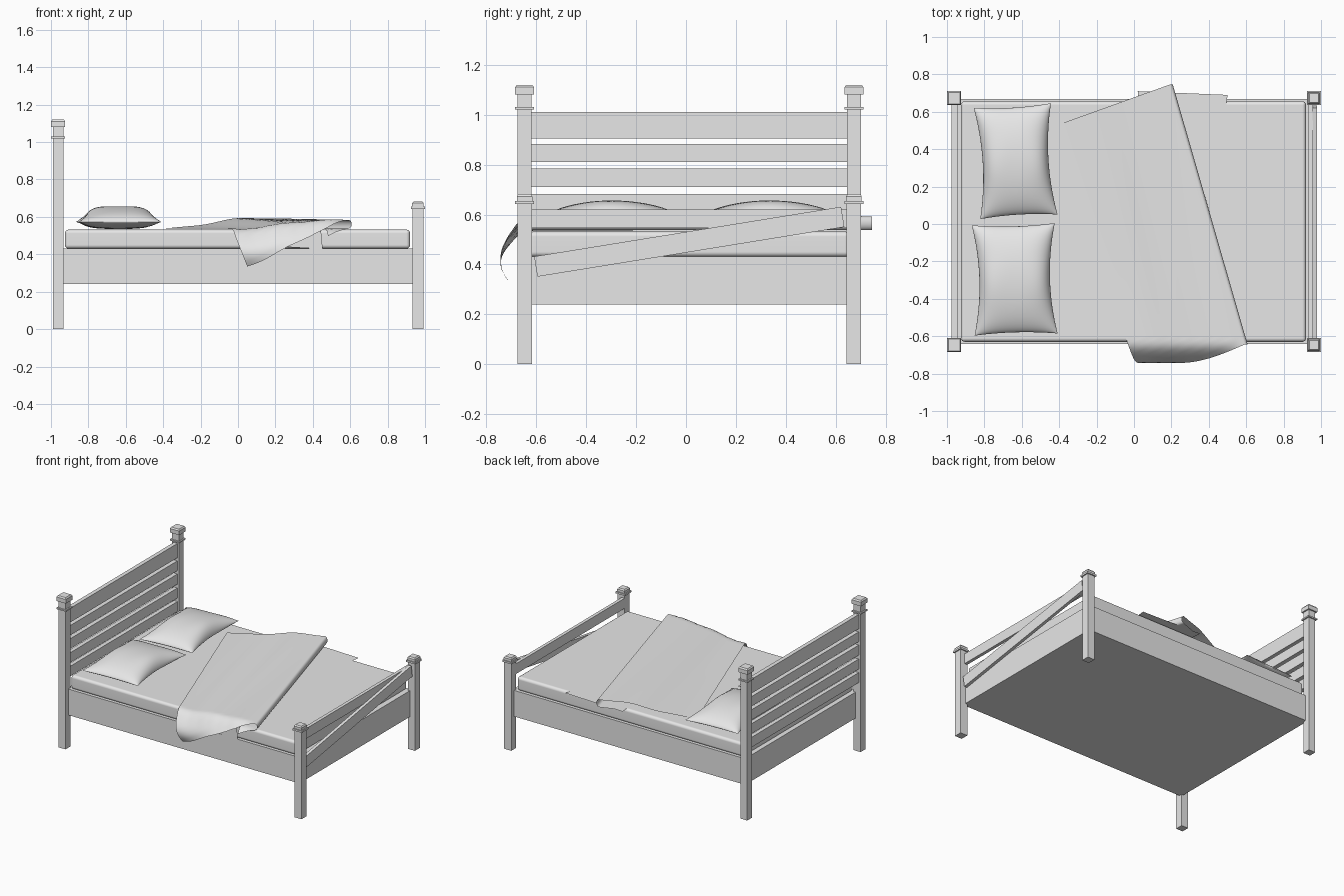
import bpy, bmesh, math
from mathutils import Vector

cube = bpy.data.objects.get("Cube")
if cube:
    bpy.data.objects.remove(cube, do_unlink=True)

grey = bpy.data.materials.new("plain_grey")
grey.use_nodes = True
grey.diffuse_color = (0.8, 0.8, 0.8, 1)
grey.node_tree.nodes["Principled BSDF"].inputs["Base Color"].default_value = (0.8, 0.8, 0.8, 1)

MID_Y = 0.013      # centre line of the frame
POST_X = 0.962
POST_Y = 0.66      # post distance from the centre line


def finish(name, bm, smooth=False):
    bmesh.ops.recalc_face_normals(bm, faces=bm.faces)
    mesh = bpy.data.meshes.new(name)
    bm.to_mesh(mesh)
    bm.free()
    mesh.materials.append(grey)
    obj = bpy.data.objects.new(name, mesh)
    bpy.context.collection.objects.link(obj)
    if smooth:
        bpy.ops.object.select_all(action='DESELECT')
        obj.select_set(True)
        bpy.context.view_layer.objects.active = obj
        bpy.ops.object.shade_smooth_by_angle(angle=math.radians(50))
    return obj


def box(name, x, y, z, tilt=0):
    """Box from (low, high) ranges, optionally tilted about x."""
    bm = bmesh.new()
    bmesh.ops.create_cube(bm, size=1)
    for v in bm.verts:
        v.co = Vector((v.co.x * (x[1] - x[0]), v.co.y * (y[1] - y[0]), v.co.z * (z[1] - z[0])))
    obj = finish(name, bm)
    obj.location = (sum(x) / 2, sum(y) / 2, sum(z) / 2)
    obj.rotation_euler.x = tilt
    return obj


def post(name, x, y, profile):
    """Square post made from (half width, height) rings."""
    bm = bmesh.new()
    rings = [[bm.verts.new((x + sx * w, y + sy * w, z))
              for sx, sy in ((-1, -1), (1, -1), (1, 1), (-1, 1))] for w, z in profile]
    for low, high in zip(rings, rings[1:]):
        for i in range(4):
            j = (i + 1) % 4
            bm.faces.new((low[i], low[j], high[j], high[i]))
    bm.faces.new(rings[0][::-1])
    bm.faces.new(rings[-1])
    finish(name, bm)


def sheet(bm, cols, rows, place):
    """Grid of faces, each point placed by a function of (0..1, 0..1)."""
    grid = [[bm.verts.new(place(i / cols, j / rows)) for i in range(cols + 1)]
            for j in range(rows + 1)]
    for a, b in zip(grid, grid[1:]):
        for i in range(cols):
            bm.faces.new((a[i], a[i + 1], b[i + 1], b[i]))


# Corner posts with collars and caps
head_profile = [(0.028, 0), (0.028, 1.02), (0.038, 1.02), (0.038, 1.03), (0.028, 1.03),
                (0.028, 1.08), (0.038, 1.08), (0.038, 1.11), (0.031, 1.12)]
foot_profile = [(0.029, 0), (0.029, 0.642), (0.038, 0.642), (0.038, 0.655),
                (0.031, 0.655), (0.031, 0.673), (0.024, 0.682)]
for side, sign in (("right", -1), ("left", 1)):
    y = MID_Y + sign * POST_Y
    post(f"head_post_{side}", -POST_X, y, head_profile)
    post(f"foot_post_{side}", POST_X, y, foot_profile)

# Base and mattress
box("base_frame", (-0.95, 0.95), (MID_Y - 0.655, MID_Y + 0.655), (0.24, 0.432))
mattress = box("mattress", (-0.925, 0.92), (MID_Y - 0.643, MID_Y + 0.643), (0.43, 0.532))
bevel = mattress.modifiers.new("rounded_edges", 'BEVEL')
bevel.width = 0.02
bevel.segments = 4
for p in mattress.data.polygons:
    p.use_smooth = True
mattress.modifiers.new("even_shading", 'WEIGHTED_NORMAL')

# Headboard slats
span = (MID_Y - 0.64, MID_Y + 0.64)
slats = [(0.905, 1.01), (0.81, 0.882), (0.71, 0.785), (0.608, 0.682), (0.508, 0.582)]
for n, z in enumerate(slats, 1):
    box(f"headboard_slat_{n}", (-0.975, -0.945), span, z)

# Footboard rail and slanted board
box("footboard_rail", (0.933, 0.957), span, (0.545, 0.62))
box("footboard_slanted_board", (0.955, 0.978), (-0.61, 0.636), (0.45, 0.532), math.radians(9.2))


# Pillows
def pillow(name, x, y, half_x, half_y, turn):
    bm = bmesh.new()
    for bulge in (0.083, -0.038):
        def place(s, t):
            u, v = math.sin((s - 0.5) * math.pi), math.sin((t - 0.5) * math.pi)
            puff = max(0, (1 - u ** 4) * (1 - v * v)) ** 0.6
            crease = 0.008 * math.sin(5 * v + 2) * u * u * puff
            return (half_x * u * (1 - 0.15 * (1 - v * v)),
                    half_y * v * (1 - 0.04 * (1 - u * u)),
                    0.573 + bulge * puff + crease)
        sheet(bm, 24, 28, place)
    bmesh.ops.remove_doubles(bm, verts=bm.verts, dist=0.0005)
    obj = finish(name, bm, True)
    obj.location = (x, y, 0)
    obj.rotation_euler.z = turn


pillow("pillow_left", -0.633, 0.336, 0.207, 0.298, math.radians(3.4))
pillow("pillow_right", -0.638, -0.296, 0.222, 0.295, math.radians(1.5))


# Folded blanket: top layer draped over the side, rolled edge, tucked under
BACK_A, BACK_B = Vector((-0.45, 0.515)), Vector((0.19, 0.745))
FRONT_A, FRONT_B = Vector((0.05, -0.87)), Vector((0.59, -0.645))


def drape(x, y, z):
    d = max(0, -0.645 - y)
    if d > 0:
        y = -0.645 - 0.098 * math.sin(math.pi * 0.75 * min(d / 0.22, 1))
        z -= d * 0.9 * min(1, 0.4 + d / 0.08)
    return (x, y, z)


def flat_point(s, t):
    return BACK_A.lerp(BACK_B, t).lerp(FRONT_A.lerp(FRONT_B, t), s)


def ease(t):
    t = max(0, min(1, t))
    return t * t * (3 - 2 * t)


def rise(s, t):
    ripple = 0.005 * math.sin(11 * t + 4 * s) * math.sin(math.pi * t)
    return 0.537 + (0.055 - 0.008 * s) * ease((t - 0.05) / 0.75) + ripple


def blanket_point(s, k):
    if k < 0.75:                       # top layer
        t = k / 0.75
        return drape(*flat_point(s, t), rise(s, t))
    if k < 0.9:                        # rolled edge
        a = (k - 0.75) / 0.15 * math.pi
        top = rise(s, 1)
        r = (top - 0.538) / 2
        x, y = flat_point(s, 1)
        return (x + 0.018 * math.sin(a), y, top - r + r * math.cos(a))
    return drape(*flat_point(s, 1 - (k - 0.9) * 2), 0.537)   # tucked part


bm = bmesh.new()
sheet(bm, 60, 48, lambda k, s: blanket_point(s, k))
finish("blanket_top_layer", bm, True)


# Lower blanket layer, hanging a little over the front side
def lower_point(s, t):
    x = (0.02 + 0.14 * s) * (1 - t) + (0.5 - 0.07 * math.sin(s * 2.4)) * t
    y = 0.71 - 0.02 * t - s * 1.455
    over = max(0, -0.638 - y)
    return (x, max(y, -0.648), 0.536 - over * 0.85)


bm = bmesh.new()
sheet(bm, 12, 40, lambda t, s: lower_point(s, t))
finish("blanket_lower_layer", bm, True)
